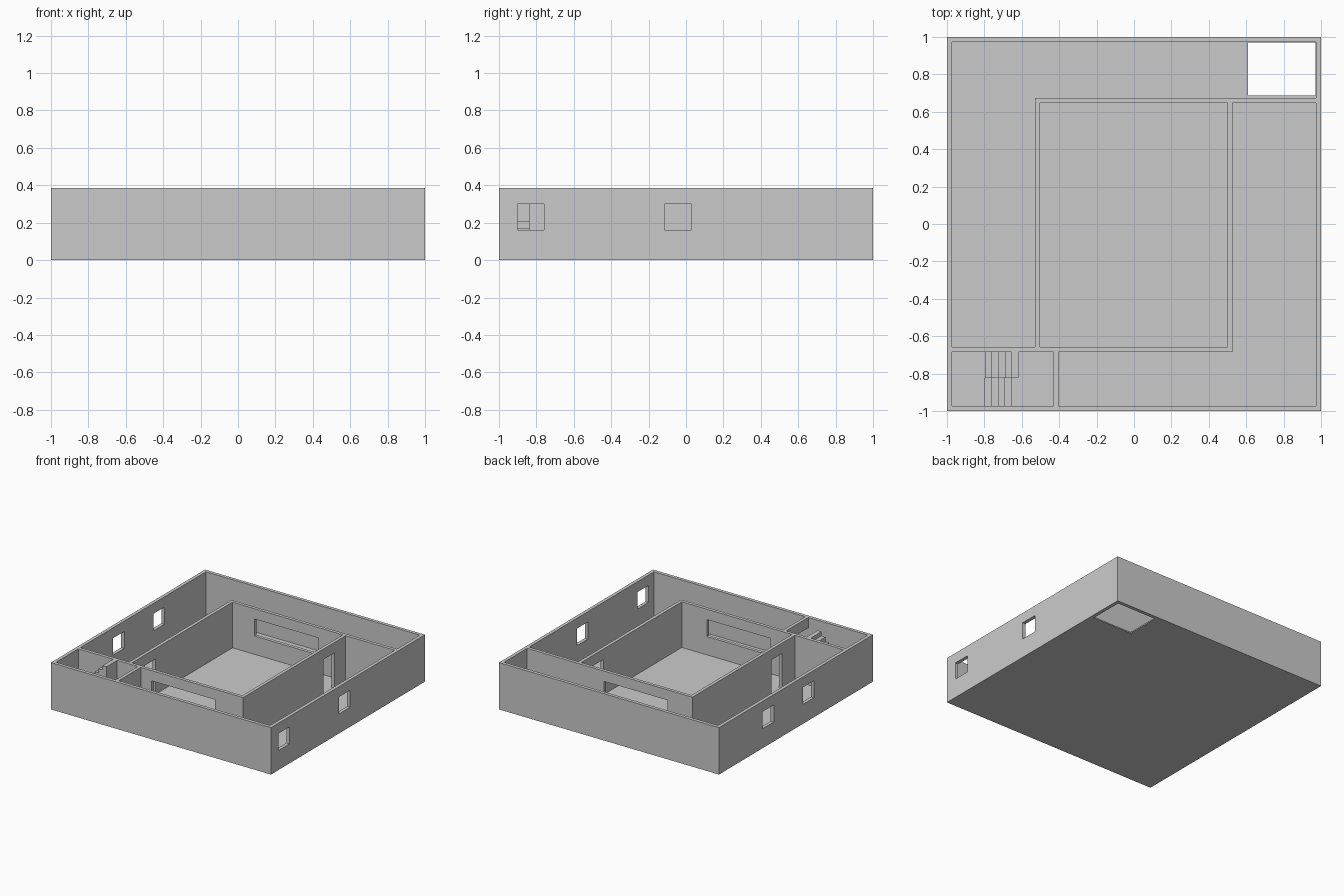
import bpy, bmesh

if "Cube" in bpy.data.objects:
    bpy.data.objects.remove(bpy.data.objects["Cube"])

H = 0.385      # wall height
F = 0.01       # floor thickness
SILL, HEAD = 0.16, 0.30


def finish(name, bm):
    bmesh.ops.recalc_face_normals(bm, faces=bm.faces)
    me = bpy.data.meshes.new(name)
    bm.to_mesh(me)
    bm.free()
    ob = bpy.data.objects.new(name, me)
    bpy.context.collection.objects.link(ob)
    return ob


def box(name, x, y, z):
    bm = bmesh.new()
    bmesh.ops.create_cube(bm, size=1)
    for v in bm.verts:
        v.co = [a[0] + (c + 0.5) * (a[1] - a[0]) for c, a in zip(v.co, (x, y, z))]
    return finish(name, bm)


def cut(target, x, y, z):
    c = box(target.name + "_cutter", x, y, z)
    c.hide_render = True
    c.hide_viewport = True
    c.display_type = 'WIRE'
    m = target.modifiers.new("opening", 'BOOLEAN')
    m.operation = 'DIFFERENCE'
    m.solver = 'EXACT'
    m.object = c


def stair(name, profile, y0, y1):
    # solid stair from an x,z outline, extruded along y
    bm = bmesh.new()
    face = bm.faces.new([bm.verts.new((x, y0, z)) for x, z in profile])
    ext = bmesh.ops.extrude_face_region(bm, geom=[face])
    moved = [g for g in ext["geom"] if isinstance(g, bmesh.types.BMVert)]
    bmesh.ops.translate(bm, verts=moved, vec=(0, y1 - y0, 0))
    return finish(name, bm)


# Outer walls and floor in one shell
shell = box("outer_shell", (-1, 1), (-1, 1), (0, H))
cut(shell, (-0.972, 0.972), (-0.972, 0.972), (F, 0.6))
# Stairwell hole in the floor
cut(shell, (0.61, 0.971), (0.687, 0.971), (-0.1, 0.1))
# Side windows
for x, centers in ((1, (-0.83, -0.043)), (-1, (-0.16, 0.36))):
    for y in centers:
        cut(shell, (x - 0.1, x + 0.1), (y - 0.072, y + 0.072), (SILL, HEAD))

# Long walls of the central room, running on to the outer walls
back = box("back_room_wall", (-0.53, 0.972), (0.647, 0.674), (F, H))
front = box("front_room_wall", (-0.972, 0.526), (-0.685, -0.658), (F, H))
for wall, y in ((back, 0.66), (front, -0.67)):
    cut(wall, (-0.305, 0.272), (y - 0.1, y + 0.1), (SILL, HEAD))

# Side walls of the central room with doors
left = box("left_room_wall", (-0.53, -0.503), (-0.658, 0.647), (F, H))
right = box("right_room_wall", (0.499, 0.526), (-0.658, 0.647), (F, H))
cut(left, (-0.6, -0.4), (-0.49, -0.35), (-0.1, HEAD))
cut(right, (0.4, 0.6), (0.36, 0.50), (-0.1, HEAD))

# Stair room divider with its door
divider = box("stair_room_wall", (-0.431, -0.404), (-0.972, -0.685), (F, H))
cut(divider, (-0.5, -0.3), (-1.1, -0.839), (-0.1, HEAD))

# Two-flight stair with a landing on the left
x0, run, land = -0.797, 0.0357, 0.21
box("stair_landing", (-0.972, x0), (-0.972, -0.685), (F, land))

n, rise = 4, (land - F) / 5
lower = [(x0, F)]
for i in range(n):
    z = land - (i + 1) * rise
    lower += [(x0 + i * run, z), (x0 + (i + 1) * run, z)]
lower.append((x0 + n * run, F))
stair("lower_flight", lower, -0.972, -0.823)

n, rise = 5, (H - land) / 5
upper = [(x0, F)]
for i in range(n):
    z = land + (i + 1) * rise
    upper += [(x0 + i * run, z), (x0 + (i + 1) * run, z)]
upper.append((x0 + n * run, F))
stair("upper_flight", upper, -0.823, -0.685)
